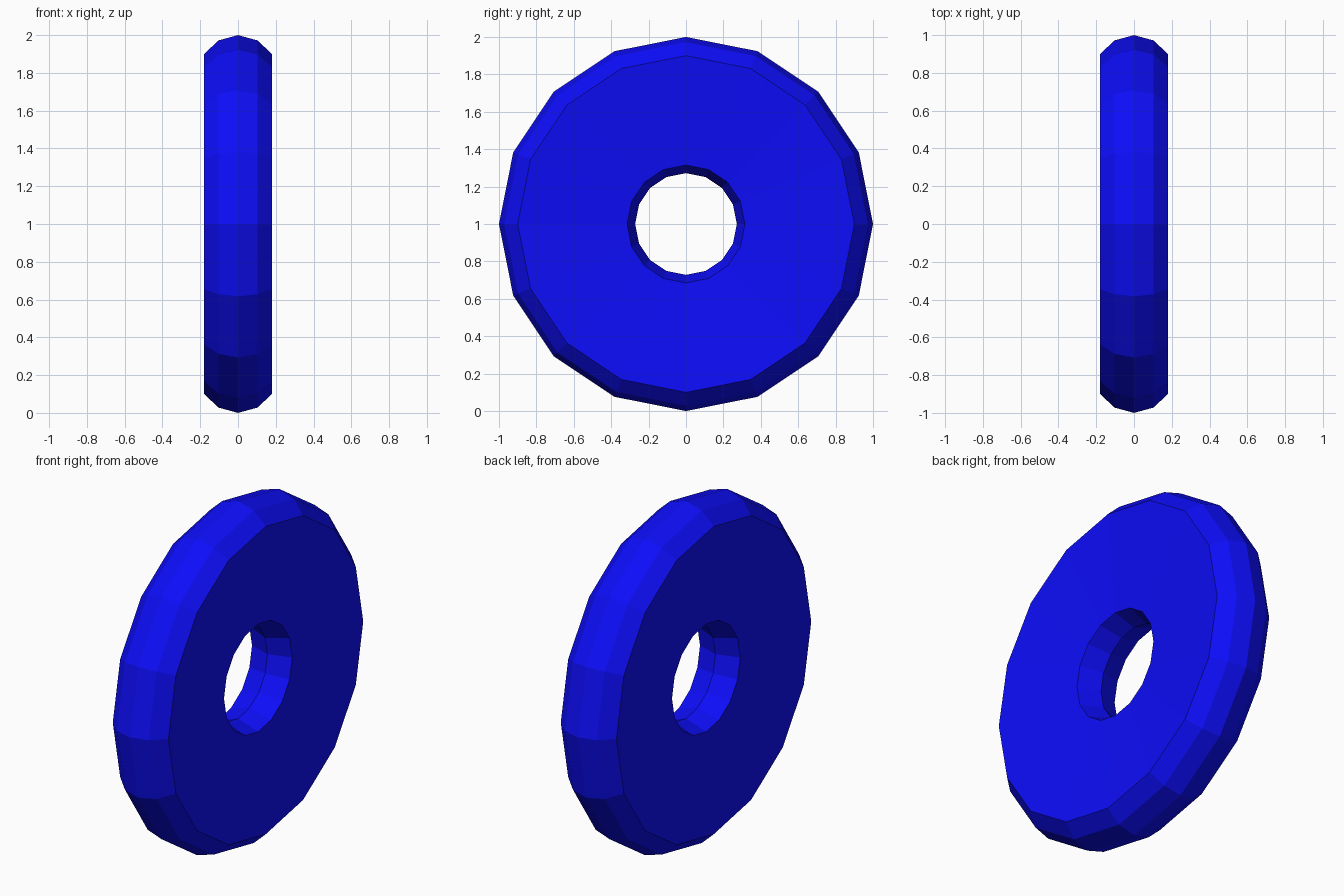
import bpy, bmesh, math

if "Cube" in bpy.data.objects:
    bpy.data.objects.remove(bpy.data.objects["Cube"])

SIDES = 16

# Half cross-section (x offset, radius): rounded rim, slightly dished face, ridged hole
half = [(0.0, 1.0), (0.103, 0.972), (0.18, 0.9), (0.13, 0.315), (0.0, 0.272)]
profile = half + [(-x, r) for x, r in reversed(half[1:-1])]

# Ring: the profile turned around the x axis
bm = bmesh.new()
rings = []
for i in range(SIDES):
    a = 2 * math.pi * i / SIDES
    rings.append([bm.verts.new((x, r * math.sin(a), 1 + r * math.cos(a)))
                  for x, r in profile])
n = len(profile)
for i in range(SIDES):
    a, b = rings[i], rings[(i + 1) % SIDES]
    for j in range(n):
        k = (j + 1) % n
        bm.faces.new((a[j], a[k], b[k], b[j]))
bmesh.ops.recalc_face_normals(bm, faces=bm.faces)

mesh = bpy.data.meshes.new("wheel_ring")
bm.to_mesh(mesh)
bm.free()
ring = bpy.data.objects.new("wheel_ring", mesh)
bpy.context.collection.objects.link(ring)

# Blue material
blue = bpy.data.materials.new("blue")
blue.diffuse_color = (0.004, 0.004, 0.95, 1)
blue.use_nodes = True
blue.node_tree.nodes["Principled BSDF"].inputs["Base Color"].default_value = blue.diffuse_color
mesh.materials.append(blue)
